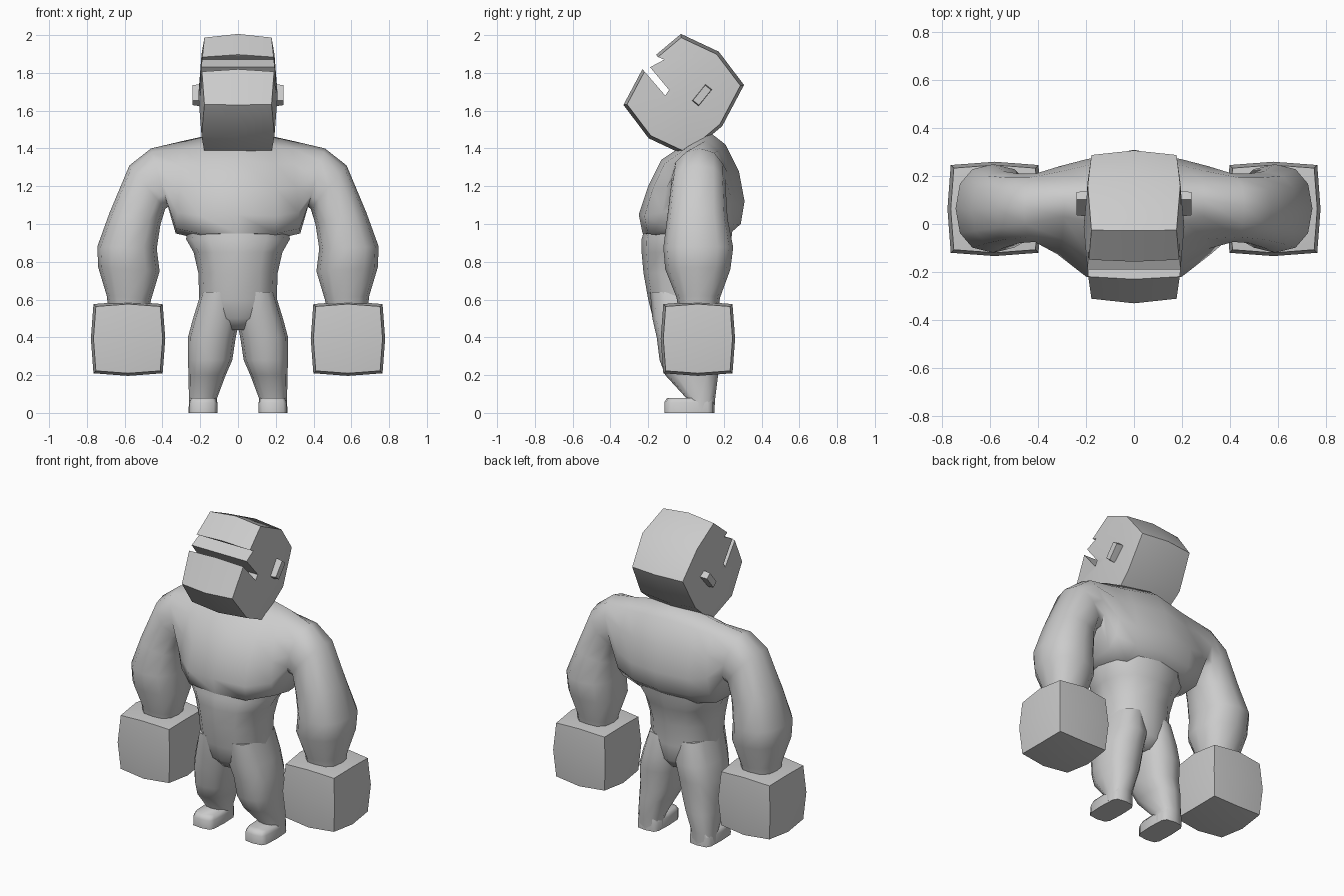
import bpy, bmesh, math
from mathutils import Matrix, Vector

cube = bpy.data.objects.get("Cube")
if cube:
    bpy.data.objects.remove(cube, do_unlink=True)

grey = bpy.data.materials.new("plain_grey")
grey.use_nodes = True
grey.diffuse_color = (0.6, 0.6, 0.6, 1)
for node in grey.node_tree.nodes:
    if node.type == 'BSDF_PRINCIPLED':
        node.inputs["Base Color"].default_value = (0.6, 0.6, 0.6, 1)

SIDES = 12
HEAD_TILT = Matrix.Rotation(math.radians(-39), 4, 'X')


def finish(name, bm, smooth=70):
    bmesh.ops.recalc_face_normals(bm, faces=bm.faces)
    mesh = bpy.data.meshes.new(name)
    bm.to_mesh(mesh)
    bm.free()
    mesh.materials.append(grey)
    obj = bpy.data.objects.new(name, mesh)
    bpy.context.collection.objects.link(obj)
    shade(obj, smooth)
    return obj


def shade(obj, angle):
    bpy.ops.object.select_all(action='DESELECT')
    obj.select_set(True)
    bpy.context.view_layer.objects.active = obj
    bpy.ops.object.shade_smooth_by_angle(angle=math.radians(angle))


def loft(name, rings, smooth=70):
    """Skin a list of point rings and cap both ends."""
    bm = bmesh.new()
    loops = [[bm.verts.new(p) for p in ring] for ring in rings]
    for a, b in zip(loops, loops[1:]):
        for i in range(len(a)):
            j = (i + 1) % len(a)
            bm.faces.new((a[i], a[j], b[j], b[i]))
    bm.faces.new(loops[0])
    bm.faces.new(loops[-1])
    return finish(name, bm, smooth)


def unit_ring(power=0.85):
    """Slightly squared circle, starting at the top and going to the front."""
    def soft(t):
        return math.copysign(abs(t) ** power, t) if abs(t) > 1e-6 else 0.0
    turns = [math.tau * k / SIDES for k in range(SIDES)]
    return [(-soft(math.sin(a)), soft(math.cos(a))) for a in turns]


def flat_ring(z, x0, x1, y0, y1, power=0.85):
    return [((x0 + x1) / 2 + v * (x1 - x0) / 2, (y0 + y1) / 2 + u * (y1 - y0) / 2, z)
            for u, v in unit_ring(power)]


def bulged_box(name, centre, half, pull, turn=Matrix.Identity(4)):
    """Box of 2 x 2 faces per side whose edges and corners are drawn in."""
    bm = bmesh.new()
    bmesh.ops.create_cube(bm, size=2)
    bmesh.ops.subdivide_edges(bm, edges=bm.edges[:], cuts=1, use_grid_fill=True)
    from_x, onto_x, rest = pull
    for vert in bm.verts:
        c = vert.co.copy()
        for i in range(3):
            for j in range(3):
                if i != j and abs(c[j]) > 0.5:
                    vert.co[i] *= 1 - (onto_x if i == 0 else from_x if j == 0 else rest)
            vert.co[i] *= half[i]
    bm.transform(Matrix.Translation(centre) @ turn)
    return finish(name, bm)


# Chest, shoulders and arms: one tube from wrist to wrist
chest_profile = [(0.12, 1.49), (0.02, 1.44), (-0.13, 1.34), (-0.20, 1.20),
                 (-0.25, 1.05), (-0.23, 0.95), (0.0, 0.92), (0.2, 0.92),
                 (0.29, 1.0), (0.31, 1.12), (0.28, 1.28), (0.21, 1.42)]
chest_unit = [((y - 0.03) / 0.28, (z - 1.205) / 0.285) for y, z in chest_profile]


def arm_ring(ox, oz, ix, iz, y0, y1, chest):
    """Ring between an outer and an inner point, blended with the chest outline."""
    ring = []
    for (u, v), (cu, cv) in zip(unit_ring(), chest_unit):
        u, v = u + (cu - u) * chest, v + (cv - v) * chest
        ring.append(((ox + ix) / 2 + v * (ox - ix) / 2,
                     (y0 + y1) / 2 + u * (y1 - y0) / 2,
                     (oz + iz) / 2 + v * (oz - iz) / 2))
    return ring


arm_rows = [
    (0.20, 1.46, 0.20, 0.92, -0.22, 0.27, 1),
    (0.29, 1.44, 0.33, 0.95, -0.13, 0.24, 0.8),
    (0.46, 1.40, 0.37, 1.09, -0.08, 0.21, 0.2),
    (0.575, 1.31, 0.385, 1.08, -0.08, 0.21, 0),
    (0.68, 1.06, 0.41, 1.00, -0.10, 0.22, 0),
    (0.745, 0.88, 0.43, 0.87, -0.12, 0.25, 0),
    (0.74, 0.77, 0.415, 0.75, -0.11, 0.235, 0),
    (0.695, 0.62, 0.46, 0.60, -0.05, 0.18, 0),
    (0.685, 0.54, 0.47, 0.54, -0.04, 0.17, 0),
]
right_half = [arm_ring(*row) for row in arm_rows]
left_half = [[(-x, y, z) for x, y, z in ring] for ring in reversed(right_half)]
middle = arm_ring(0, 1.49, 0, 0.92, -0.25, 0.31, 1)
loft("chest_and_arms", left_half + [middle] + right_half)

# Waist and hips
waist_rows = [(1.08, 0.25, -0.19, 0.26), (0.92, 0.275, -0.235, 0.24),
              (0.85, 0.235, -0.235, 0.215), (0.74, 0.21, -0.225, 0.19),
              (0.60, 0.205, -0.20, 0.175), (0.50, 0.20, -0.175, 0.17),
              (0.44, 0.10, -0.12, 0.12)]
loft("waist", [flat_ring(z, -r, r, y0, y1) for z, r, y0, y1 in waist_rows])

# Legs, feet, fists and ears
leg_rows = [(0.64, 0.0, 0.195, -0.19, 0.165), (0.50, -0.01, 0.238, -0.178, 0.185),
            (0.40, 0.012, 0.265, -0.155, 0.18), (0.28, 0.03, 0.265, -0.14, 0.165),
            (0.20, 0.065, 0.262, -0.11, 0.17), (0.08, 0.11, 0.26, 0.0, 0.155),
            (0.01, 0.11, 0.26, 0.0, 0.15)]
foot_rows = [(0.0, 0.108, 0.262, -0.115, 0.15), (0.055, 0.108, 0.26, -0.115, 0.15),
             (0.08, 0.12, 0.25, -0.10, 0.15)]
for side, s in (("left", 1), ("right", -1)):
    for part, rows, power in (("leg", leg_rows, 0.8), ("foot", foot_rows, 0.45)):
        loft(f"{side}_{part}", [flat_ring(z, s * x0, s * x1, y0, y1, power)
                                for z, x0, x1, y0, y1 in rows])
    bulged_box(f"{side}_fist", (s * 0.582, 0.063, 0.393), (0.197, 0.197, 0.197),
               (0.07, 0.07, 0.07))
    bulged_box(f"{side}_ear", (s * 0.205, 0.085, 1.682), (0.036, 0.022, 0.056),
               (0.08, 0.0, 0.0), HEAD_TILT)

# Head, tilted back, with the mouth slot and brow cut out
head = bulged_box("head", (0, -0.012, 1.683), (0.21, 0.262, 0.295),
                  (0.06, 0.08, 0.18), HEAD_TILT)
mouth = [(-0.30, 1.90), (-0.11, 1.68), (-0.09, 1.71), (-0.19, 1.83),
         (-0.115, 1.87), (-0.15, 1.885), (-0.22, 2.0)]
cutter = loft("mouth_cutter", [[(x, y, z) for y, z in mouth] for x in (-0.4, 0.4)])
cutter.hide_render = True
cut = head.modifiers.new("mouth", 'BOOLEAN')
cut.operation = 'DIFFERENCE'
cut.solver = 'EXACT'
cut.object = cutter
bpy.context.view_layer.objects.active = head
bpy.ops.object.modifier_apply(modifier=cut.name)
bpy.data.objects.remove(cutter, do_unlink=True)
shade(head, 55)
